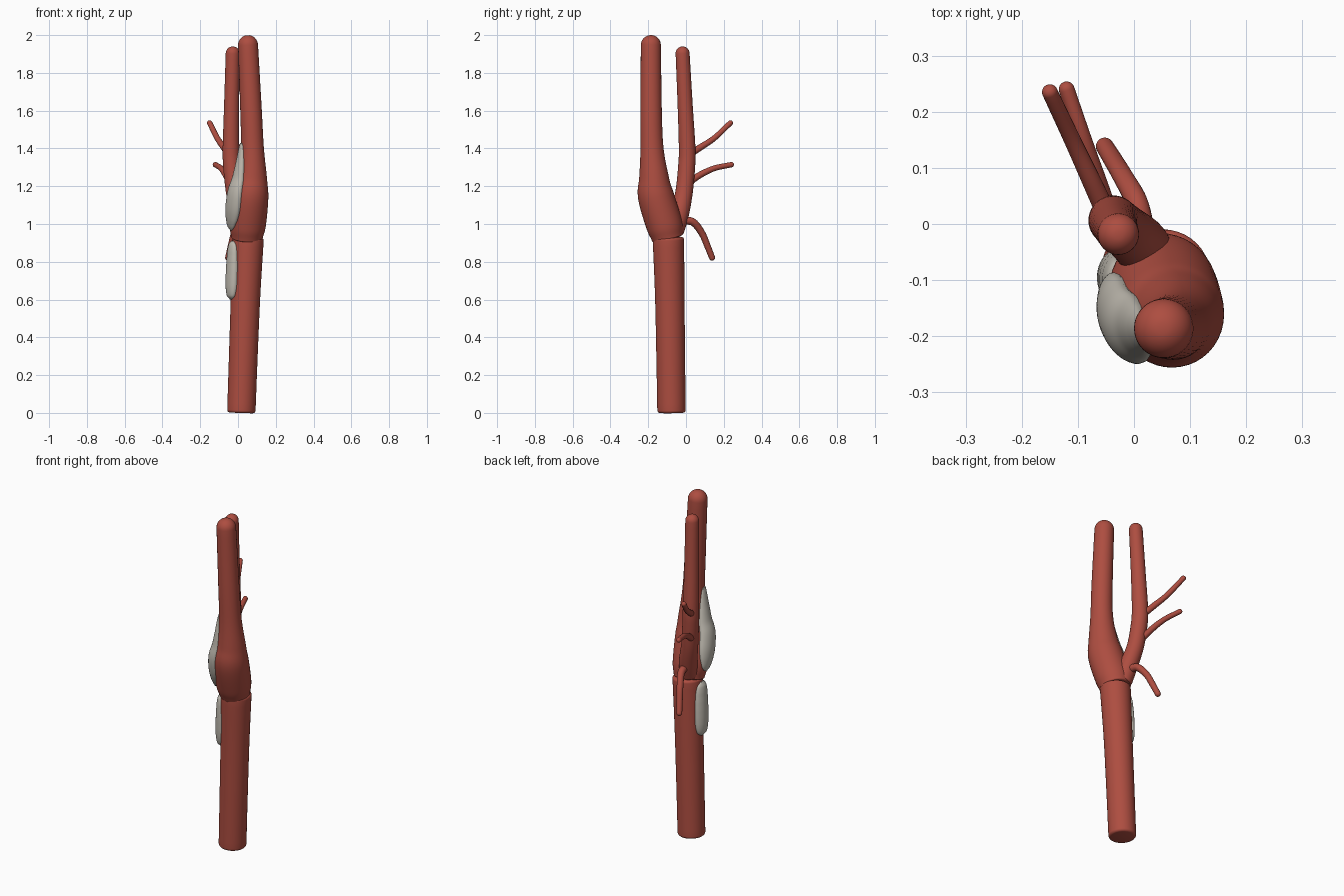
import bpy, bmesh, math
from mathutils import Vector

if "Cube" in bpy.data.objects:
    bpy.data.objects.remove(bpy.data.objects["Cube"])


def material(name, rgb):
    m = bpy.data.materials.new(name)
    m.diffuse_color = (*rgb, 1)
    m.use_nodes = True
    m.node_tree.nodes["Principled BSDF"].inputs["Base Color"].default_value = m.diffuse_color
    return m


RED = material("artery red", (0.42, 0.075, 0.052))
GREY = material("plaque grey", (0.52, 0.49, 0.43))


def smooth_path(pts, sub=8):
    """Catmull-Rom through (x, y, z, radius) points."""
    p = [Vector(q) for q in pts]
    p = [2 * p[0] - p[1]] + p + [2 * p[-1] - p[-2]]
    out = []
    for i in range(1, len(p) - 2):
        a, b, c, d = p[i - 1:i + 3]
        for k in range(sub):
            t = k / sub
            out.append(0.5 * (2 * b + (c - a) * t + (2 * a - 5 * b + 4 * c - d) * t * t
                              + (3 * b - a - 3 * c + d) * t ** 3))
    return out + [p[-2]]


def frames(path):
    """Centre, two cross axes, tangent and radius along a path."""
    out = []
    for i, q in enumerate(path):
        t = (path[min(i + 1, len(path) - 1)] - path[max(i - 1, 0)]).to_3d().normalized()
        u = (Vector((1, 0, 0)) - t * t.x).normalized()
        out.append((Vector(q[:3]), u, t.cross(u), t, q[3]))
    return out


def finish(name, bm, mat):
    bmesh.ops.recalc_face_normals(bm, faces=bm.faces)
    me = bpy.data.meshes.new(name)
    bm.to_mesh(me)
    bm.free()
    me.materials.append(mat)
    ob = bpy.data.objects.new(name, me)
    bpy.context.collection.objects.link(ob)
    bpy.ops.object.select_all(action='DESELECT')
    ob.select_set(True)
    bpy.context.view_layer.objects.active = ob
    bpy.ops.object.shade_smooth_by_angle(angle=math.radians(45))


def tube(name, pts, start_bevel=0.01, end_bevel=None, n=40):
    """Vessel with rounded ends; end_bevel None gives a full dome."""
    fr = frames(smooth_path(pts))
    rings = []

    def cap(f, bevel, sign):
        c, u, v, t, r = f
        b = r if bevel is None else bevel
        return [(c + t * sign * b * math.sin(a), u, v, r - b + b * math.cos(a))
                for a in [k * math.pi / 16 for k in range(1, 8)]]
    rings += cap(fr[0], start_bevel, -1)[::-1]
    rings += [(c, u, v, r) for c, u, v, t, r in fr]
    rings += cap(fr[-1], end_bevel, 1)
    bm = bmesh.new()
    vs = [[bm.verts.new(c + r * (u * math.cos(2 * math.pi * j / n) + v * math.sin(2 * math.pi * j / n)))
           for j in range(n)] for c, u, v, r in rings]
    for a, b in zip(vs, vs[1:]):
        for j in range(n):
            k = (j + 1) % n
            bm.faces.new((a[j], a[k], b[k], b[j]))
    bm.faces.new(vs[0])
    bm.faces.new(vs[-1])
    finish(name, bm, RED)


def plaque(name, pts, z0, z1, mid, half, thick, peak, power, rows=36, cols=24):
    """Crescent deposit hugging a vessel wall between two heights."""
    fr = frames(smooth_path(pts, 40))
    bm = bmesh.new()
    outer, inner = [], []
    for i in range(rows + 1):
        s = i / rows
        z = z0 + (z1 - z0) * s
        c, u, v, t, r = min(fr, key=lambda f: abs(f[0].z - z))
        w = s / peak * 0.5 if s < peak else 0.5 + 0.5 * (s - peak) / (1 - peak)
        e = max(math.sin(math.pi * w), 0) ** power
        ro, ri = [], []
        for j in range(cols + 1):
            q = 2 * j / cols - 1
            a = math.radians(mid + half * q * (0.3 + 0.7 * e))
            d = u * math.cos(a) + v * math.sin(a)
            h = 0.004 + thick * e * (1 - q * q) ** 0.6
            ro.append(bm.verts.new(c + d * (r + h)))
            ri.append(bm.verts.new(c + d * (r - 0.006)))
        outer.append(ro)
        inner.append(ri)
    for g in (outer, inner):
        for a, b in zip(g, g[1:]):
            for j in range(cols):
                bm.faces.new((a[j], a[j + 1], b[j + 1], b[j]))
    for i in range(rows):
        for j in (0, cols):
            bm.faces.new((outer[i][j], outer[i + 1][j], inner[i + 1][j], inner[i][j]))
    for j in range(cols):
        for i in (0, rows):
            bm.faces.new((outer[i][j], outer[i][j + 1], inner[i][j + 1], inner[i][j]))
    finish(name, bm, GREY)


# Main vessels
common = [(0.018, -0.077, 0.015, 0.075), (0.028, -0.081, 0.3, 0.076),
          (0.04, -0.086, 0.62, 0.078), (0.053, -0.093, 0.915, 0.083)]
internal = [(0.047, -0.098, 0.93, 0.084), (0.052, -0.116, 1.0, 0.096),
            (0.066, -0.16, 1.15, 0.095), (0.075, -0.17, 1.25, 0.078),
            (0.076, -0.18, 1.4, 0.061), (0.069, -0.185, 1.6, 0.057),
            (0.053, -0.186, 1.947, 0.053)]
external = [(0.025, -0.06, 0.965, 0.05), (0.01, -0.035, 1.05, 0.05),
            (-0.018, -0.01, 1.17, 0.046), (-0.033, 0.003, 1.3, 0.045),
            (-0.037, 0.006, 1.4, 0.044), (-0.034, -0.004, 1.62, 0.04),
            (-0.028, -0.018, 1.903, 0.037)]
tube("common_artery", common, 0.015, 0.015)
tube("internal_artery_with_bulb", internal, 0.008)
tube("external_artery", external, 0.01)

# Side branches
tube("upper_branch", [(-0.05, 0.02, 1.37, 0.018), (-0.075, 0.075, 1.405, 0.017),
                      (-0.11, 0.15, 1.455, 0.015), (-0.15, 0.235, 1.535, 0.014)], n=20)
tube("middle_branch", [(-0.045, 0.015, 1.22, 0.018), (-0.065, 0.075, 1.26, 0.017),
                       (-0.09, 0.15, 1.295, 0.015), (-0.12, 0.24, 1.314, 0.014)], n=20)
tube("lower_branch", [(0.015, -0.01, 1.02, 0.022), (0.004, 0.04, 1.008, 0.02),
                      (-0.02, 0.085, 0.95, 0.018), (-0.038, 0.115, 0.88, 0.017),
                      (-0.052, 0.138, 0.822, 0.016)], n=20)

# Deposits on the left wall
plaque("lower_plaque", common, 0.6, 0.905, 191, 41, 0.027, 0.35, 0.25)
plaque("upper_plaque", internal, 0.97, 1.43, 193, 46, 0.027, 0.3, 0.6)
